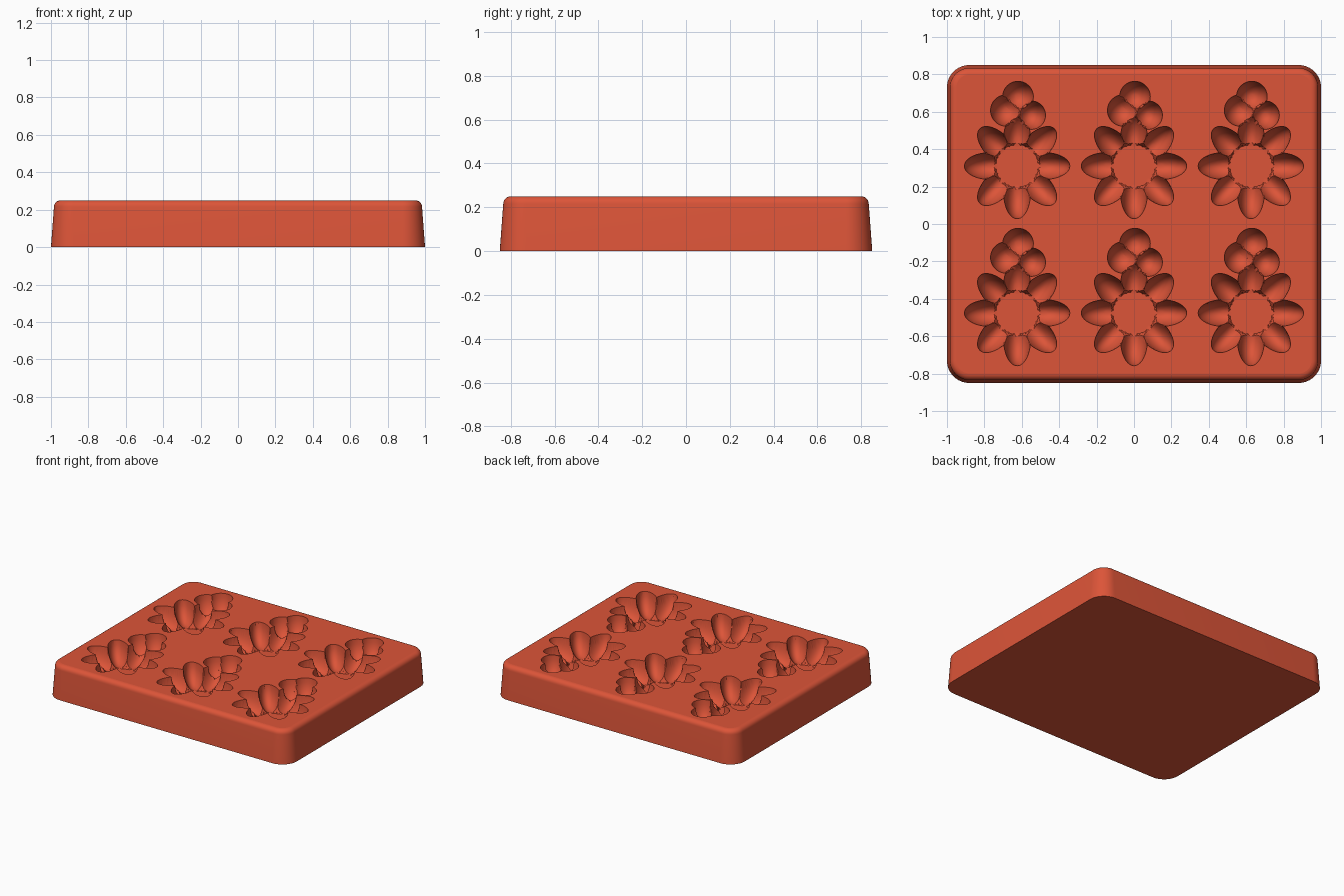
import bpy, bmesh
from math import cos, sin, pi, sqrt, hypot
from mathutils import Vector
from mathutils.geometry import delaunay_2d_cdt

cube = bpy.data.objects.get("Cube")
if cube:
    bpy.data.objects.remove(cube, do_unlink=True)

TOP = 0.25
red = bpy.data.materials.new("terracotta_red")
red.use_nodes = True
colour = (0.72, 0.09, 0.04, 1)
red.diffuse_color = colour
for node in red.node_tree.nodes:
    if node.type == 'BSDF_PRINCIPLED':
        node.inputs["Base Color"].default_value = colour

# Rounded hollows as (x, y, half length, half width, depth, turn)
hollows = [(0.142 * cos(i * pi / 4), 0.142 * sin(i * pi / 4), 0.14, 0.072, 0.15, i * pi / 4)
           for i in range(8)]
for x, y, r in [(0.005, 0.371, 0.082), (-0.058, 0.297, 0.084), (0.076, 0.272, 0.076)]:
    hollows.append((x, y, r, r, 0.14, 0.03))


def hollow_depth(hollow, x, y):
    cx, cy, a, b, deep, turn = hollow
    dx, dy = x - cx, y - cy
    u = (dx * cos(turn) + dy * sin(turn)) / a
    v = (dy * cos(turn) - dx * sin(turn)) / b
    return deep * sqrt(max(0, 1 - u * u - v * v)) - 0.008


def dish_depth(x, y):
    """Flat floor at the flower's centre with a sloping edge."""
    return 0.142 - 3.2 * max(0, hypot(x, y) - 0.115)


def cavity_depth(x, y):
    return max(0, dish_depth(x, y), *(hollow_depth(h, x, y) for h in hollows))


def ellipse_points(hollow, scale, steps):
    cx, cy, a, b, deep, turn = hollow
    points = []
    for i in range(steps):
        t = 2 * pi * i / steps
        u, v = a * scale * cos(t), b * scale * sin(t)
        points.append((cx + u * cos(turn) - v * sin(turn),
                       cy + u * sin(turn) + v * cos(turn)))
    return points


# Sample one cavity: rims, rounded walls, dish edge and creases between petals
RIM = 64
rims = [ellipse_points(h, 1, RIM) for h in hollows]
inner = [(0, 0)]
for hollow in hollows:
    for k in range(1, 10):
        for x, y in ellipse_points(hollow, sin(k * pi / 20), 48):
            if hollow_depth(hollow, x, y) > cavity_depth(x, y) - 0.0001:
                inner.append((x, y))
for i in range(8):
    a = (i + 0.5) * pi / 4
    for k in range(8):
        r = 0.1 + 0.011 * k
        inner.append((r * cos(a), r * sin(a)))
for r in (0.06, 0.115, 0.13):
    for x, y in ellipse_points((0, 0, r, r, 0, 0.02), 1, 48):
        if dish_depth(x, y) > cavity_depth(x, y) - 0.0001:
            inner.append((x, y))


def rounded_ring(inset, steps=12):
    """Rounded rectangle outline, shrunk by inset."""
    radius = 0.12 - inset
    ring = []
    for corner, (sx, sy) in enumerate([(1, 1), (-1, 1), (-1, -1), (1, -1)]):
        for i in range(steps + 1):
            a = (corner + i / steps) * pi / 2
            ring.append((sx * 0.88 + radius * cos(a), sy * 0.73 + radius * sin(a)))
    return ring


# Tray walls: drafted sides with a filleted upper edge
bm = bmesh.new()
fillet, wall = 0.035, 0.016
profile = [(0, 0)]
for i in range(7):
    a = i / 6 * pi / 2
    profile.append((wall + fillet * (1 - cos(a)), TOP - fillet * (1 - sin(a))))
rings = [[bm.verts.new((x, y, z)) for x, y in rounded_ring(inset)] for inset, z in profile]
for low, high in zip(rings, rings[1:]):
    for i in range(len(low)):
        j = (i + 1) % len(low)
        bm.faces.new((low[i], low[j], high[j], high[i]))
bm.faces.new(rings[0])

# Top surface: one sheet holding three columns and two rows of cavities
points, edges = [], []


def add_loop(loop):
    start = len(points)
    points.extend(Vector(p) for p in loop)
    edges.extend((start + i, start + (i + 1) % len(loop)) for i in range(len(loop)))


add_loop(rounded_ring(profile[-1][0]))
centres = [(x, y) for x in (-0.625, 0, 0.625) for y in (0.31, -0.476)]
for cx, cy in centres:
    for rim in rims:
        add_loop([(x + cx, y + cy) for x, y in rim])
    points.extend(Vector((x + cx, y + cy)) for x, y in inner)
flat, _, triangles, *_ = delaunay_2d_cdt(points, edges, [], 0, 0.00001)


def top_height(p):
    cx, cy = min(centres, key=lambda c: hypot(p.x - c[0], p.y - c[1] - 0.08))
    return TOP - cavity_depth(p.x - cx, p.y - cy)


sheet = [bm.verts.new((p.x, p.y, top_height(p))) for p in flat]
for triangle in triangles:
    bm.faces.new([sheet[i] for i in triangle])
bmesh.ops.remove_doubles(bm, verts=bm.verts, dist=0.00005)
bmesh.ops.recalc_face_normals(bm, faces=bm.faces)

mesh = bpy.data.meshes.new("mould_tray")
bm.to_mesh(mesh)
bm.free()
mesh.materials.append(red)
tray = bpy.data.objects.new("mould_tray", mesh)
bpy.context.collection.objects.link(tray)

# Smooth walls and cavities, crisp creases, flat top and underside
bpy.ops.object.select_all(action='DESELECT')
bpy.context.view_layer.objects.active = tray
tray.select_set(True)
bpy.ops.object.shade_smooth_by_angle(angle=0.6)
for face in mesh.polygons:
    if abs(face.normal.z) > 0.999 and (face.center.z > TOP - 0.001 or face.center.z < 0.001):
        face.use_smooth = False
